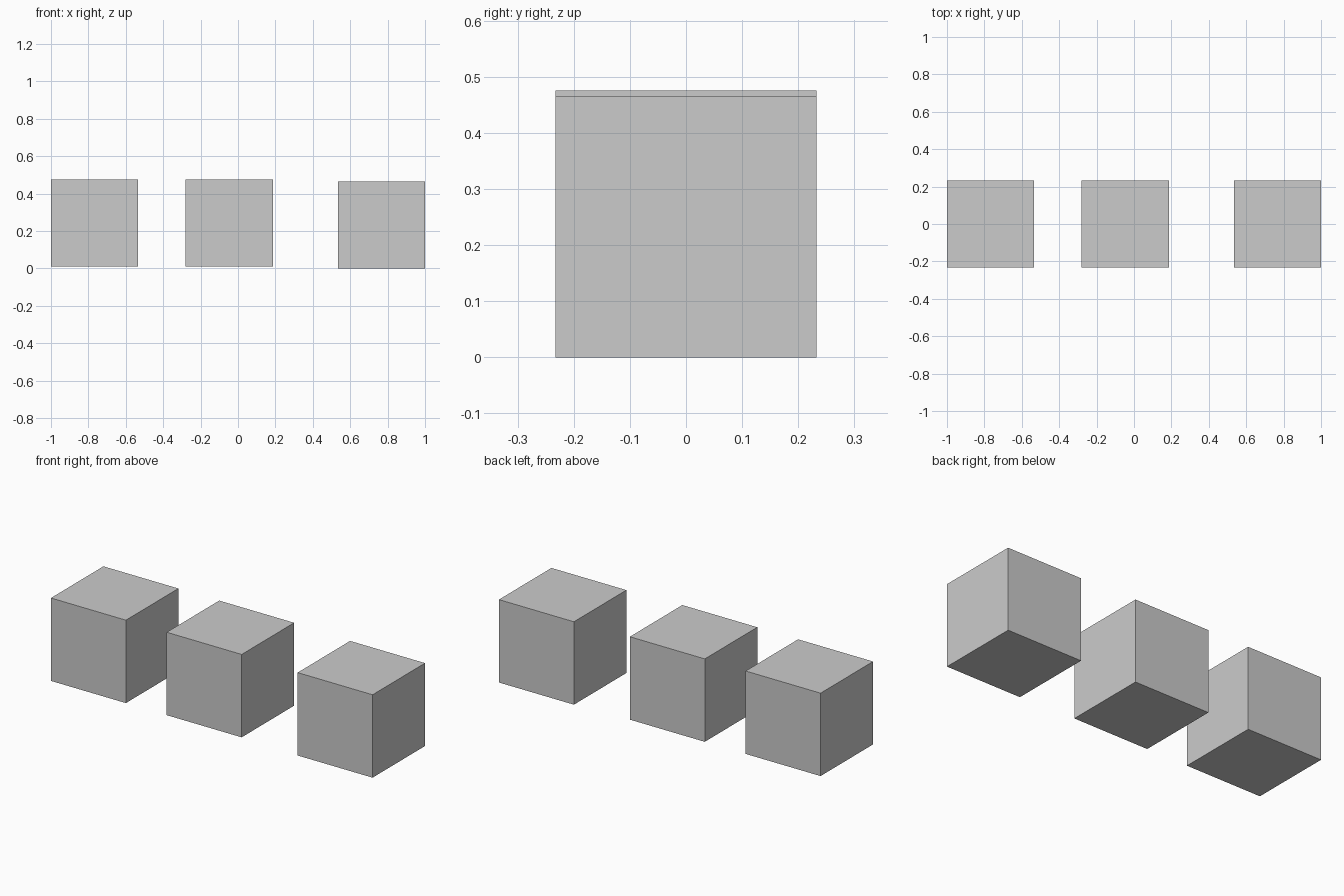
import bpy

if "Cube" in bpy.data.objects:
    bpy.data.objects.remove(bpy.data.objects["Cube"])

SIZE = 0.466


def add_cube(name, x, base_z):
    bpy.ops.mesh.primitive_cube_add(size=SIZE, location=(x, 0, base_z + SIZE / 2))
    bpy.context.object.name = name


# Row of three equal cubes; the left and middle ones sit slightly higher
add_cube("left_cube", -1 + SIZE / 2, 0.009)
add_cube("middle_cube", -0.047, 0.009)
add_cube("right_cube", 1 - SIZE / 2, 0.0)
